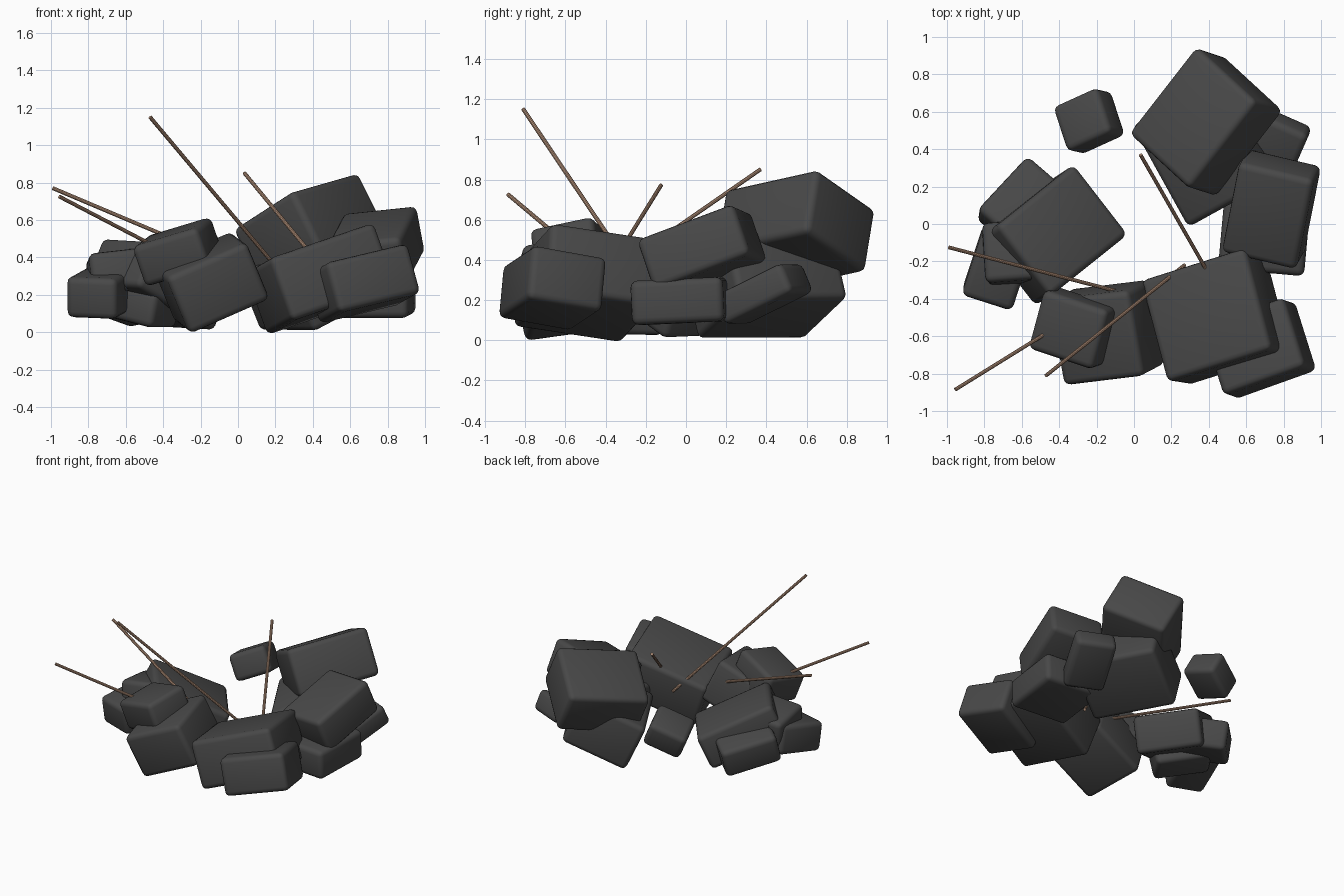
import bpy
from mathutils import Vector, Matrix

if "Cube" in bpy.data.objects:
    bpy.data.objects.remove(bpy.data.objects["Cube"])


def material(name, rgb):
    m = bpy.data.materials.new(name)
    m.diffuse_color = (*rgb, 1)
    m.use_nodes = True
    m.node_tree.nodes["Principled BSDF"].inputs["Base Color"].default_value = m.diffuse_color
    return m


STONE = material("dark_stone", (0.065, 0.065, 0.065))
WOOD = material("brown_wood", (0.45, 0.28, 0.19))
ROUNDING = 0.035


def rock(name, centre, u, v, w):
    """Rounded block: u and v are edge vectors, w gives the third edge's length."""
    u, v, w = Vector(u), Vector(v), Vector(w)
    x = u.normalized()
    y = (v - x * v.dot(x)).normalized()
    z = x.cross(y)
    rot = Matrix((x, y, z)).transposed().to_4x4()
    size = [d.length + 0.02 for d in (u, v, w)]
    bpy.ops.mesh.primitive_cube_add(size=1)
    ob = bpy.context.object
    ob.name = name
    ob.data.transform(Matrix.Diagonal((*size, 1)))
    ob.matrix_world = Matrix.Translation(centre) @ rot
    bevel = ob.modifiers.new("rounded_edges", 'BEVEL')
    bevel.width = ROUNDING
    bevel.segments = 3
    ob.data.materials.append(STONE)
    bpy.ops.object.shade_smooth()


def stick(name, a, b, radius=0.0105):
    """Thin straight rod between two points."""
    a, b = Vector(a), Vector(b)
    bpy.ops.mesh.primitive_cylinder_add(vertices=10, radius=radius, depth=(b - a).length)
    ob = bpy.context.object
    ob.name = name
    ob.matrix_world = (Matrix.Translation((a + b) / 2)
                       @ (b - a).to_track_quat('Z', 'Y').to_matrix().to_4x4())
    ob.data.materials.append(WOOD)
    bpy.ops.object.shade_smooth_by_angle()


# Back right pile
rock("back_top_rock", (.385, .545, .545), (.35, .45, .10), (-.31, .285, -.20), (.16, -.03, -.29))
rock("back_base_rock", (.395, .395, .27), (.38, .21, .20), (.33, -.50, .02), (-.12, -.08, .31))
rock("back_side_rock", (.735, .385, .23), (.25, -.11, 0), (.17, .31, .16), (0, 0, .14))

# Right pile
rock("right_top_rock", (.735, .08, .445), (-.38, .09, -.04), (.10, .46, .175), (.04, .09, -.23))
rock("right_base_rock", (.70, -.025, .195), (.44, -.04, .0), (.04, .44, .02), (0, 0, .20))

# Front rocks
rock("front_right_large_rock", (.44, -.495, .285), (.54, .17, .185), (-.20, .50, -.10), (.10, -.03, -.32))
rock("front_right_small_rock", (.67, -.665, .26), (.42, .15, .10), (-.14, .34, -.07), (.05, -.04, -.25))
rock("front_left_large_rock", (-.145, -.58, .265), (.41, .05, .18), (-.06, .44, .07), (.14, .09, -.27))
rock("front_left_top_rock", (-.32, -.555, .43), (.33, -.11, .10), (.07, .30, .06), (.05, .02, -.20))

# Left pile
rock("left_large_rock", (-.425, -.06, .255), (.40, .32, -.235), (.25, -.38, .0), (0, 0, .25))
rock("left_back_rock", (-.555, .065, .205), (.29, -.25, .06), (-.21, -.31, .10), (0, 0, .20))
rock("left_middle_rock", (-.65, -.155, .31), (.27, .02, .03), (-.01, .30, -.04), (0, 0, .20))
rock("left_outer_rock", (-.73, -.235, .21), (.25, -.08, -.01), (.10, .33, .06), (0, 0, .20))
rock("left_low_rock", (-.545, -.14, .155), (.31, -.21, -.08), (.13, .20, .0), (0, 0, .17))

# Lone small rock at the back
rock("lone_rock", (-.24, .55, .39), (.22, .10, .10), (.09, -.215, .07), (0, 0, .18))

# Wooden sticks leaning out of the ring
stick("left_stick", (-.99, -.125, .77), (-.09, -.36, .39))
stick("tall_stick", (-.47, -.81, 1.15), (.27, -.22, .27))
stick("front_stick", (-.955, -.885, .725), (-.35, -.51, .41))
stick("back_stick", (.035, .37, .85), (.39, -.25, .42))
